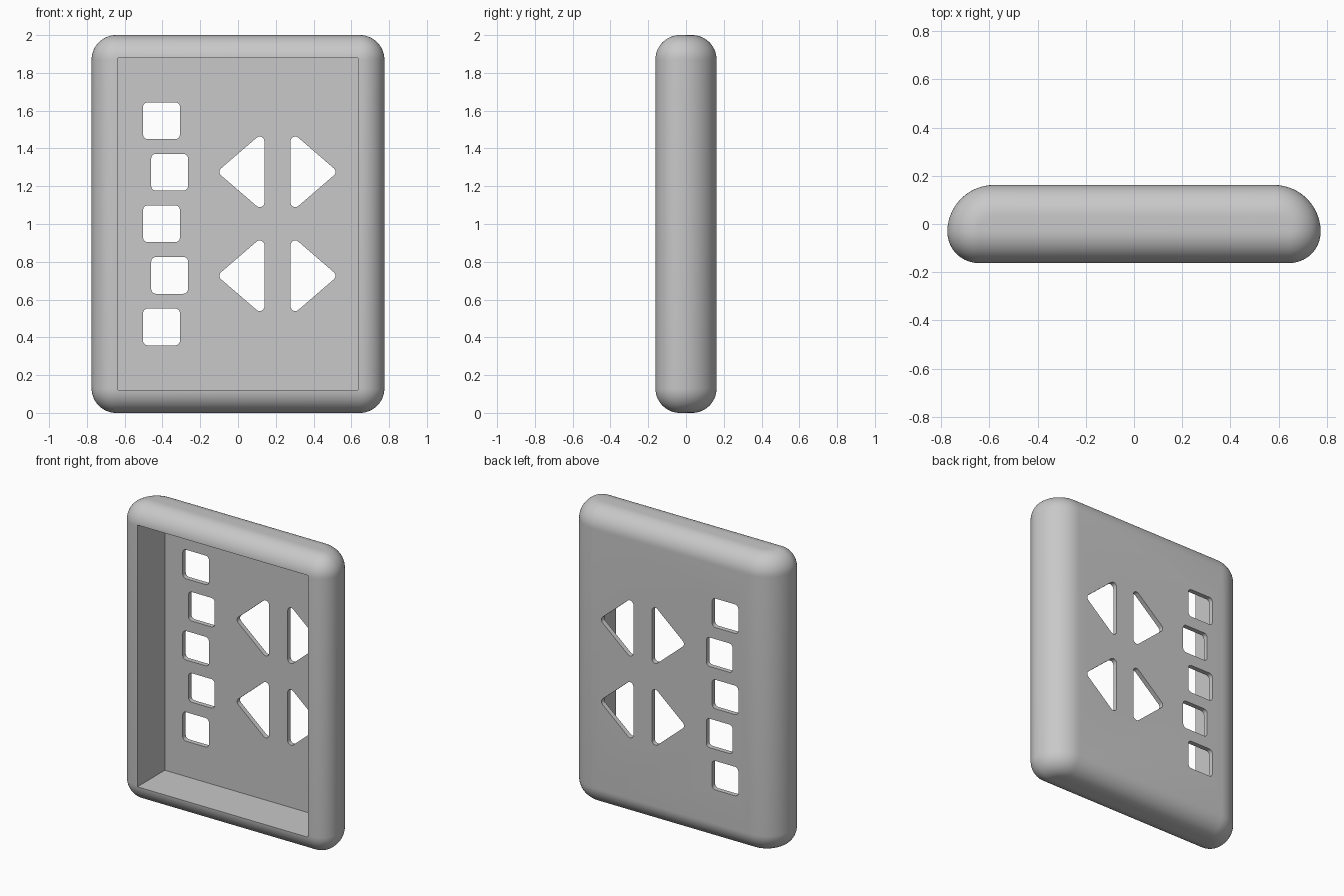
import bpy, bmesh, math
from mathutils import Vector

cube = bpy.data.objects.get("Cube")
if cube:
    bpy.data.objects.remove(cube, do_unlink=True)

HALF_X, HALF_Y, HEIGHT = 0.775, 0.162, 2.0
EDGE, BACK_EDGE = 0.13, 0.194      # rounding radii
FLOOR_Y = 0.13                     # inner face of the back panel
HOLE_R = 0.025

grey = bpy.data.materials.new("light_grey")
grey.use_nodes = True
colour = (0.58, 0.58, 0.58, 1)
grey.diffuse_color = colour
grey.node_tree.nodes["Principled BSDF"].inputs["Base Color"].default_value = colour


def make_object(name, bm):
    bmesh.ops.remove_doubles(bm, verts=bm.verts, dist=1e-5)
    bmesh.ops.recalc_face_normals(bm, faces=bm.faces)
    mesh = bpy.data.meshes.new(name)
    bm.to_mesh(mesh)
    bm.free()
    mesh.materials.append(grey)
    obj = bpy.data.objects.new(name, mesh)
    bpy.context.collection.objects.link(obj)
    return obj


def loft(bm, rings):
    """Skin a stack of equal rings and cap both ends."""
    rows = [[bm.verts.new(p) for p in ring] for ring in rings]
    n = len(rows[0])
    for a, b in zip(rows, rows[1:]):
        for i in range(n):
            j = (i + 1) % n
            bm.faces.new((a[i], a[j], b[j], b[i]))
    bm.faces.new(rows[0][::-1])
    bm.faces.new(rows[-1])


def body_ring(inset, z, steps=14):
    """Plan outline with soft back corners and tighter front corners."""
    pts = []
    for quarter in range(4):
        r = BACK_EDGE if quarter < 2 else EDGE
        sx = 1 if quarter in (0, 3) else -1
        sy = 1 if quarter < 2 else -1
        cx, cy = sx * (HALF_X - r), sy * (HALF_Y - r)
        first = 1 if quarter == 2 else 0
        last = steps if quarter == 3 else steps + 1
        for k in range(first, last):
            a = (quarter + k / steps) * math.pi / 2
            pts.append((cx + (r - inset) * math.cos(a),
                        cy + (r - inset) * math.sin(a), z))
    return pts


def rounded(centres, r, steps=6):
    """Counter-clockwise outline around corner centres."""
    pts = []
    n = len(centres)
    for i in range(n):
        c = Vector(centres[i])
        d0 = c - Vector(centres[i - 1])
        d1 = Vector(centres[(i + 1) % n]) - c
        a0 = math.atan2(-d0.x, d0.y)
        turn = (math.atan2(-d1.x, d1.y) - a0) % (2 * math.pi)
        for k in range(steps + 1):
            a = a0 + turn * k / steps
            pts.append((c.x + r * math.cos(a), c.y + r * math.sin(a)))
    return pts


def cut(target, cutter):
    mod = target.modifiers.new("cut", 'BOOLEAN')
    mod.operation = 'DIFFERENCE'
    mod.solver = 'EXACT'
    mod.object = cutter
    bpy.ops.object.select_all(action='DESELECT')
    target.select_set(True)
    bpy.context.view_layer.objects.active = target
    bpy.ops.object.modifier_apply(modifier=mod.name)
    bpy.data.objects.remove(cutter, do_unlink=True)


# Rounded body, lofted from bottom to top
bm = bmesh.new()
angles = [math.pi / 2 * k / 14 for k in range(15)]
low = [(EDGE * (1 - math.sin(a)), EDGE * (1 - math.cos(a))) for a in angles]
rings = [body_ring(inset, z) for inset, z in low]
rings += [body_ring(inset, HEIGHT - z) for inset, z in reversed(low)]
loft(bm, rings)
shell = make_object("cover_shell", bm)

# Open cavity in the front
bm = bmesh.new()
rect = [(-0.635, 0.12), (0.635, 0.12), (0.635, 1.88), (-0.635, 1.88)]
loft(bm, [[(x, y, z) for x, z in rect] for y in (-0.5, FLOOR_Y)])
cut(shell, make_object("cavity_cutter", bm))

# Button windows through the back panel
bm = bmesh.new()
outlines = []
s = 0.0975 - HOLE_R
for i in range(5):
    x, z = (-0.362 if i % 2 else -0.405), 0.455 + 0.273 * i
    outlines.append([(x - s, z - s), (x + s, z - s), (x + s, z + s), (x - s, z + s)])
for z in (0.726, 1.276):
    outlines.append([(-0.073, z), (0.115, z - 0.162), (0.115, z + 0.162)])
    outlines.append([(0.491, z), (0.303, z + 0.162), (0.303, z - 0.162)])
for outline in outlines:
    ring = rounded(outline, HOLE_R)
    loft(bm, [[(x, y, z) for x, z in ring] for y in (0.0, 0.4)])
cut(shell, make_object("window_cutter", bm))

# Smooth rounding with crisp cut edges
bpy.ops.object.select_all(action='DESELECT')
shell.select_set(True)
bpy.context.view_layer.objects.active = shell
bpy.ops.object.shade_smooth_by_angle(angle=math.radians(30))
